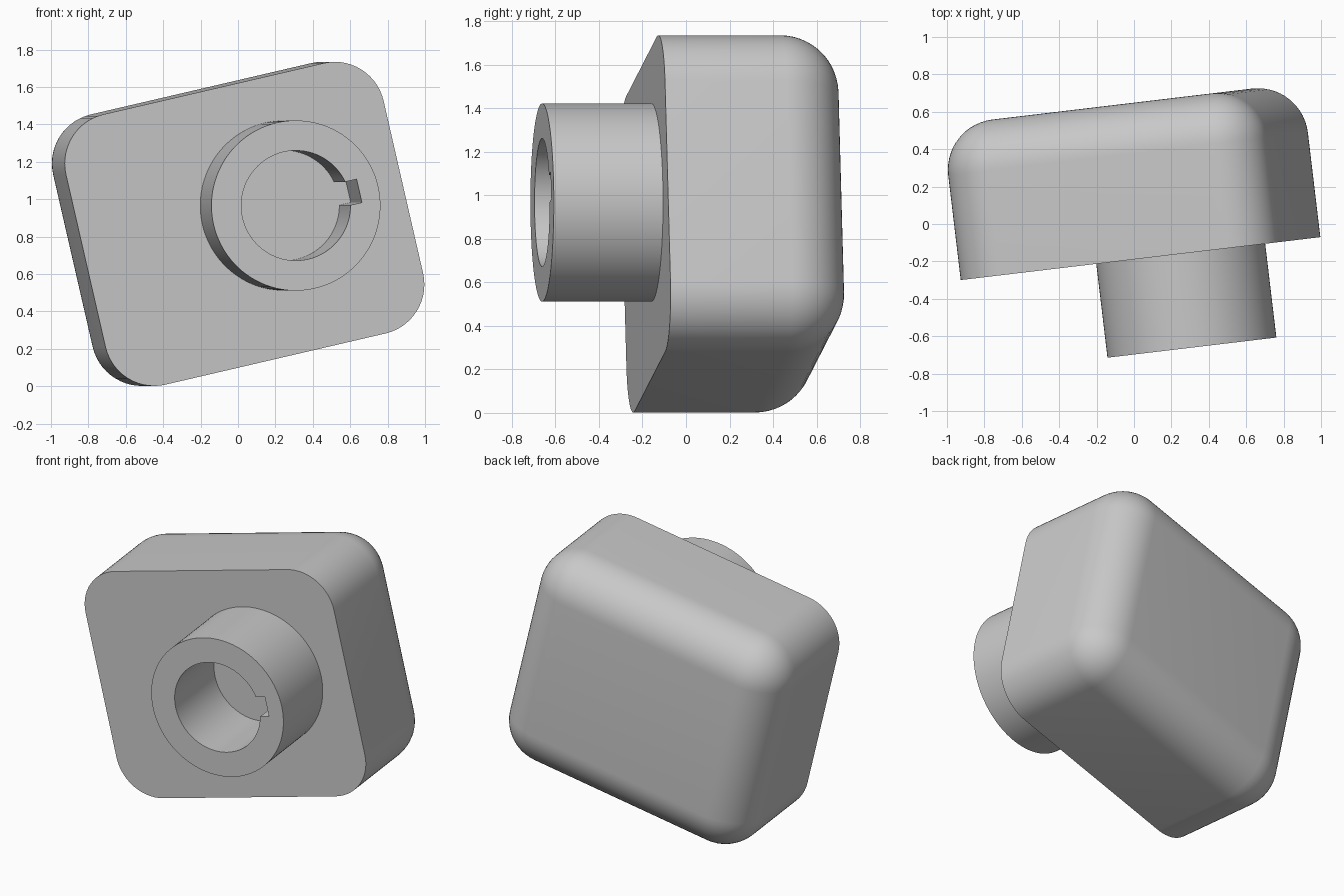
import bpy
import bmesh
from math import cos, sin, pi, radians, asin
from mathutils import Matrix, Vector

default = bpy.data.objects.get("Cube")
if default:
    bpy.data.objects.remove(default, do_unlink=True)

# Dimensions in the part's own frame: front face on y = 0, body behind it
WIDTH, HEIGHT, DEPTH, ROUND = 1.755, 1.483, 0.832, 0.269
BOSS_X, BOSS_Z, BOSS_LENGTH = 0.233, 0.047, 0.505
BOSS_R, BORE_R = 0.455, 0.294
KEY_REACH, KEY_HALF = 0.35, 0.064

placement = (Matrix.Translation((0.035, -0.185, 0.868))
             @ Matrix.Rotation(radians(6.8), 4, "Z")
             @ Matrix.Rotation(radians(-13), 4, "Y"))

grey = bpy.data.materials.new("plain grey")
grey.use_nodes = True
colour = (0.58, 0.58, 0.58, 1)
grey.diffuse_color = colour
grey.node_tree.nodes["Principled BSDF"].inputs["Base Color"].default_value = colour


def add_part(name, bm):
    bmesh.ops.recalc_face_normals(bm, faces=bm.faces)
    mesh = bpy.data.meshes.new(name)
    bm.to_mesh(mesh)
    bm.free()
    mesh.materials.append(grey)
    obj = bpy.data.objects.new(name, mesh)
    bpy.context.collection.objects.link(obj)
    obj.matrix_world = placement
    bpy.ops.object.select_all(action="DESELECT")
    obj.select_set(True)
    bpy.context.view_layer.objects.active = obj
    bpy.ops.object.shade_smooth_by_angle(angle=radians(30))


# Body: block with every edge rounded except those of the flat front
bm = bmesh.new()
bmesh.ops.create_cube(bm, size=1)
bmesh.ops.scale(bm, vec=(WIDTH, DEPTH, HEIGHT), verts=bm.verts)
bmesh.ops.translate(bm, vec=(0, DEPTH / 2, 0), verts=bm.verts)
edges = [e for e in bm.edges if any(v.co.y > DEPTH / 2 for v in e.verts)]
bmesh.ops.bevel(bm, geom=edges, offset=ROUND, offset_type="OFFSET",
                segments=14, profile=0.5, affect="EDGES")
add_part("rounded_body", bm)


# Boss: ring with a keyed bore, extruded forward from the body
def add_loop(bm, points):
    verts = [bm.verts.new((BOSS_X + x, 0, BOSS_Z + z)) for x, z in points]
    return [bm.edges.new((a, b)) for a, b in zip(verts, verts[1:] + verts[:1])]


def arc(radius, start, end, count):
    angles = [start + (end - start) * i / count for i in range(count + 1)]
    return [(radius * cos(a), radius * sin(a)) for a in angles]


key_angle = asin(KEY_HALF / BORE_R)
outer = arc(BOSS_R, 0, 2 * pi, 96)[:-1]
inner = arc(BORE_R, key_angle, 2 * pi - key_angle, 80)
inner += [(KEY_REACH, -KEY_HALF), (KEY_REACH, KEY_HALF)]

bm = bmesh.new()
loops = add_loop(bm, outer) + add_loop(bm, inner)
bmesh.ops.triangle_fill(bm, edges=loops, use_beauty=True)
ring = bmesh.ops.extrude_face_region(bm, geom=bm.faces[:], use_keep_orig=True)
moved = [g for g in ring["geom"] if isinstance(g, bmesh.types.BMVert)]
bmesh.ops.translate(bm, vec=Vector((0, -BOSS_LENGTH, 0)), verts=moved)
add_part("keyed_boss", bm)
